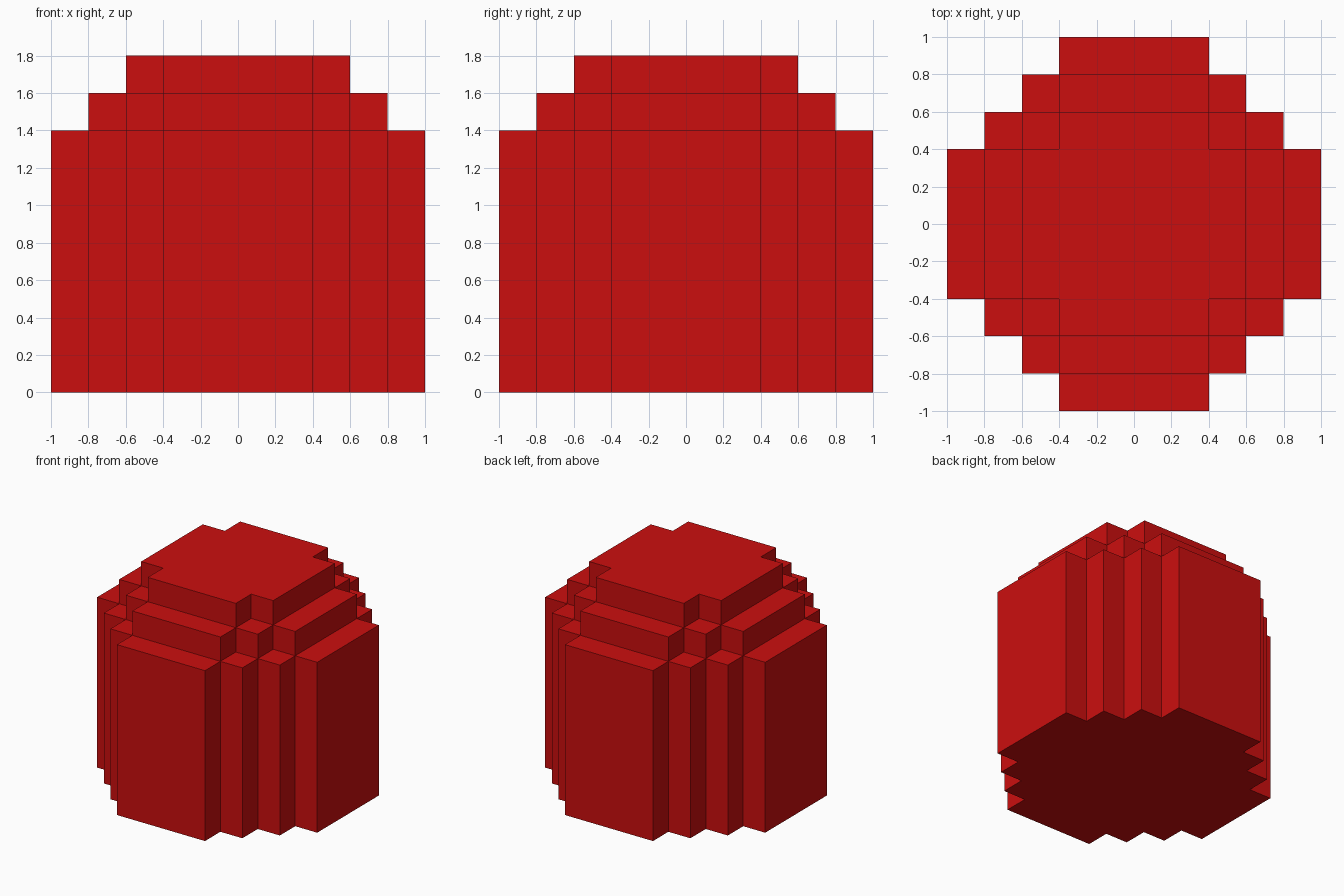
import bpy
import bmesh
from mathutils import Matrix, Vector

STEP = 0.2
ARM = 0.4  # half length of each flat side

cube = bpy.data.objects.get("Cube")
if cube:
    bpy.data.objects.remove(cube, do_unlink=True)

red = bpy.data.materials.new("red")
red.use_nodes = True
red.diffuse_color = (0.6, 0.0045, 0.0045, 1)
red.node_tree.nodes["Principled BSDF"].inputs["Base Color"].default_value = red.diffuse_color


def stepped_outline(radius):
    """Blocky circle: one staircase corner, turned through four quarters."""
    x, y = radius, ARM
    corner = [Vector((x, y, 0))]
    while x > ARM + 0.01:
        x -= STEP
        corner.append(Vector((x, y, 0)))
        y += STEP
        corner.append(Vector((x, y, 0)))
    # the last point lies on the adjoining flat side
    quarter = corner
    return [Matrix.Rotation(q * 1.5707963268, 3, "Z") @ p for q in range(4) for p in quarter]


def tier(name, radius, bottom, top):
    """Extrude a stepped outline into a flat-faced solid."""
    bm = bmesh.new()
    verts = [bm.verts.new((p.x, p.y, bottom)) for p in stepped_outline(radius)]
    base = bm.faces.new(verts)
    ext = bmesh.ops.extrude_face_region(bm, geom=[base], use_keep_orig=True)
    upper = [g for g in ext["geom"] if isinstance(g, bmesh.types.BMVert)]
    bmesh.ops.translate(bm, verts=upper, vec=(0, 0, top - bottom))
    bmesh.ops.recalc_face_normals(bm, faces=bm.faces)
    mesh = bpy.data.meshes.new(name)
    bm.to_mesh(mesh)
    bm.free()
    mesh.materials.append(red)
    obj = bpy.data.objects.new(name, mesh)
    bpy.context.collection.objects.link(obj)
    return obj


# Tall body with two shrinking tiers on top
tier("body", 1.0, 0.0, 1.4)
tier("middle_tier", 0.8, 1.4, 1.6)
tier("top_tier", 0.6, 1.6, 1.8)
